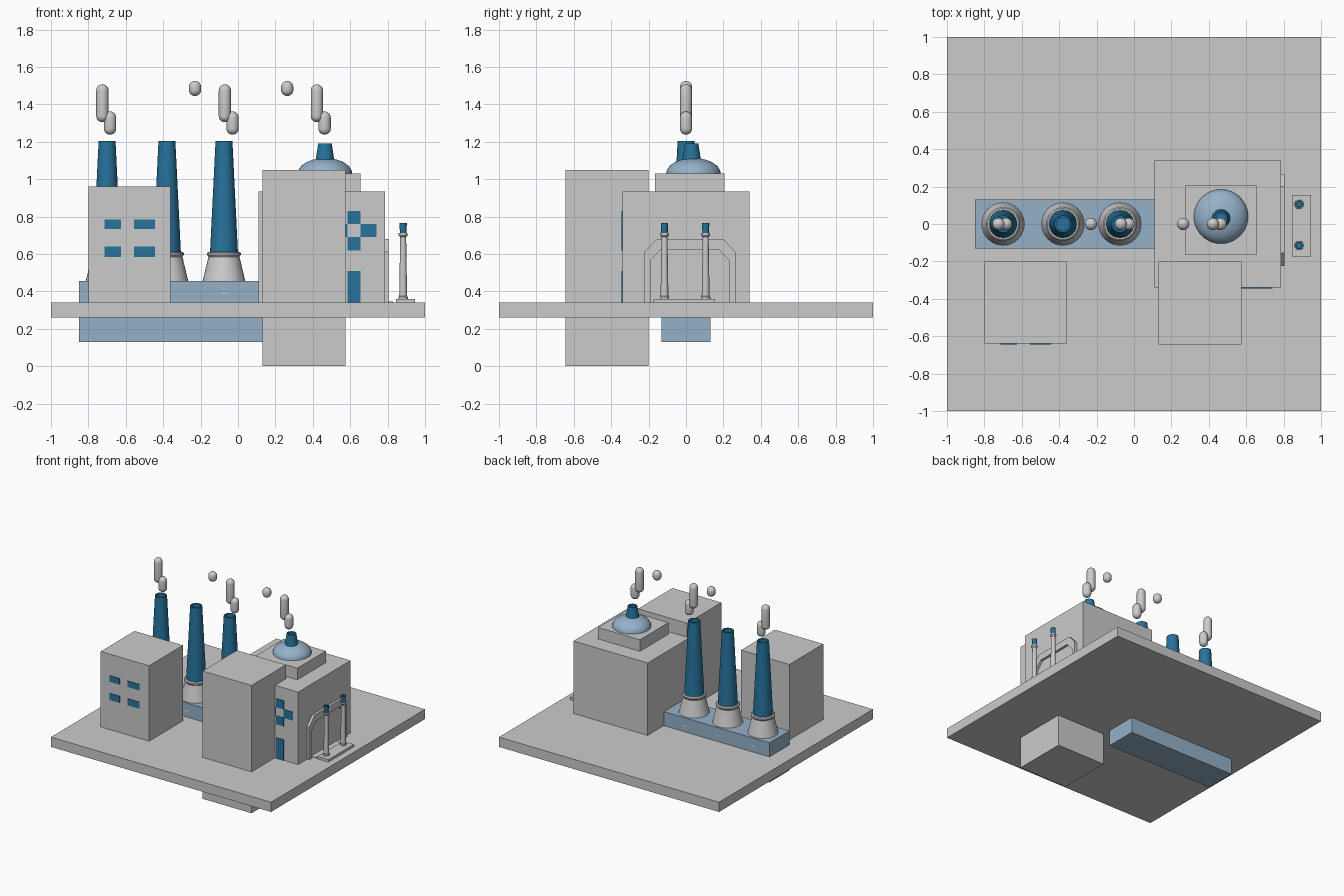
import bpy, bmesh
from math import sin, cos, pi

if "Cube" in bpy.data.objects:
    bpy.data.objects.remove(bpy.data.objects["Cube"])


def material(name, rgb):
    m = bpy.data.materials.new(name)
    m.use_nodes = True
    m.diffuse_color = (*rgb, 1)
    m.node_tree.nodes["Principled BSDF"].inputs["Base Color"].default_value = (*rgb, 1)
    return m


GREY = material("concrete grey", (0.6, 0.6, 0.6))
PALE = material("pale blue", (0.3, 0.44, 0.58))
DARK = material("dark blue", (0.02, 0.17, 0.33))


def finish(bm, name, mat, smooth=False):
    bmesh.ops.recalc_face_normals(bm, faces=bm.faces)
    mesh = bpy.data.meshes.new(name)
    bm.to_mesh(mesh)
    bm.free()
    mesh.materials.append(mat)
    ob = bpy.data.objects.new(name, mesh)
    bpy.context.collection.objects.link(ob)
    if smooth:
        bpy.ops.object.select_all(action="DESELECT")
        ob.select_set(True)
        bpy.context.view_layer.objects.active = ob
        bpy.ops.object.shade_smooth_by_angle()
    return ob


def box(name, mat, x, y, z):
    bm = bmesh.new()
    bmesh.ops.create_cube(bm, size=1)
    for v in bm.verts:
        v.co = [(r[0] + r[1]) / 2 + c * (r[1] - r[0]) for c, r in zip(v.co, (x, y, z))]
    return finish(bm, name, mat)


def lathe(name, mat, x, y, profile, sides=32):
    """Spin (radius, height) points around a vertical axis; close both ends."""
    bm = bmesh.new()
    rings = []
    for r, z in profile:
        rings.append([bm.verts.new((x + r * cos(2 * pi * i / sides),
                                    y + r * sin(2 * pi * i / sides), z))
                      for i in range(sides)])
    for a, b in zip(rings, rings[1:]):
        for i in range(sides):
            j = (i + 1) % sides
            bm.faces.new((a[i], a[j], b[j], b[i]))
    bm.faces.new(rings[0])
    bm.faces.new(rings[-1])
    return finish(bm, name, mat, True)


def capsule(name, x, low, high, r=0.033):
    arc = [pi / 2 * k / 6 for k in range(7)]
    pts = [(max(r * sin(a), 0.001), low + r - r * cos(a)) for a in arc]
    pts += [(max(r * cos(a), 0.001), high - r + r * sin(a)) for a in arc]
    return lathe(name, GREY, x, 0, pts, 20)


# Ground slab and main masses
box("ground_slab", GREY, (-1, 1), (-1, 1), (0.26, 0.34))
box("left_building", GREY, (-0.8, -0.36), (-0.64, -0.2), (0.3, 0.96))
box("right_tower_block", GREY, (0.13, 0.575), (-0.645, -0.2), (0, 1.05))
box("main_hall", GREY, (0.11, 0.785), (-0.34, 0.34), (0.27, 0.935))
box("hall_roof_block", GREY, (0.275, 0.655), (-0.165, 0.205), (0.92, 1.03))
box("chimney_plinth", PALE, (-0.85, 0.13), (-0.13, 0.13), (0.13, 0.455))

# Chimneys: flared footing, collar and hollow stack
for n, x in enumerate((-0.7, -0.38, -0.075), 1):
    lathe(f"chimney_footing_{n}", GREY, x, 0,
          [(0.132, 0.385), (0.114, 0.455), (0.083, 0.585), (0.09, 0.595), (0.09, 0.605), (0.083, 0.612)])
    lathe(f"chimney_stack_{n}", DARK, x, 0,
          [(0.075, 0.6), (0.045, 1.205), (0.034, 1.205), (0.034, 0.9)])

# Dome with its vent
arc = [pi / 2 * k / 10 for k in range(10)]
lathe("dome", PALE, 0.465, 0.04, [(0.145 * cos(a), 1.03 + 0.083 * sin(a)) for a in arc], 40)
lathe("dome_vent", DARK, 0.465, 0.03, [(0.053, 1.08), (0.036, 1.192), (0.026, 1.192), (0.026, 1.13)])

# Smoke puffs
for n, x in enumerate((-0.725, -0.07, 0.422), 1):
    capsule(f"tall_puff_{n}", x, 1.305, 1.507)
    capsule(f"short_puff_{n}", x + 0.041, 1.238, 1.362)
for n, x in enumerate((-0.23, 0.263), 1):
    capsule(f"round_puff_{n}", x, 1.445, 1.525)

# Windows of the left building
for x in ((-0.715, -0.625), (-0.555, -0.445)):
    for z in ((0.735, 0.785), (0.585, 0.64)):
        box("window", DARK, x, (-0.644, -0.63), z)

# Chequered panes and door on the hall front
for x, z in (((0.585, 0.655), (0.76, 0.83)), ((0.655, 0.74), (0.69, 0.76)),
             ((0.5, 0.585), (0.69, 0.76)), ((0.585, 0.655), (0.62, 0.69)),
             ((0.585, 0.655), (0.34, 0.51))):
    box("hall_pane", DARK, x, (-0.344, -0.33), z)

# Chamfered portal frame on the hall's side
outer = [(-0.225, 0.34), (-0.225, 0.61), (-0.155, 0.68), (0.2, 0.68), (0.265, 0.61), (0.265, 0.34)]
inner = [(-0.19, 0.34), (-0.19, 0.565), (-0.135, 0.625), (0.175, 0.625), (0.23, 0.565), (0.23, 0.34)]
bm = bmesh.new()
loops = [[bm.verts.new((0.78, y, z)) for y, z in loop] for loop in (outer, inner)]
for i in range(len(outer) - 1):
    bm.faces.new((loops[0][i], loops[0][i + 1], loops[1][i + 1], loops[1][i]))
ext = bmesh.ops.extrude_face_region(bm, geom=bm.faces[:])
for g in ext["geom"]:
    if isinstance(g, bmesh.types.BMVert):
        g.co.x = 0.805
finish(bm, "portal_frame", GREY)

# Porch slabs and columns
box("portal_step", GREY, (0.78, 0.83), (-0.17, 0.155), (0.335, 0.345))
box("porch_slab", GREY, (0.845, 0.945), (-0.175, 0.155), (0.335, 0.36))
for n, y in enumerate((-0.115, 0.105), 1):
    lathe(f"column_{n}", GREY, 0.883, y,
          [(0.025, 0.355), (0.025, 0.37), (0.021, 0.375), (0.016, 0.69), (0.024, 0.7), (0.024, 0.712)], 16)
    lathe(f"column_cap_{n}", DARK, 0.883, y,
          [(0.017, 0.71), (0.02, 0.765), (0.013, 0.765), (0.013, 0.74)], 16)
